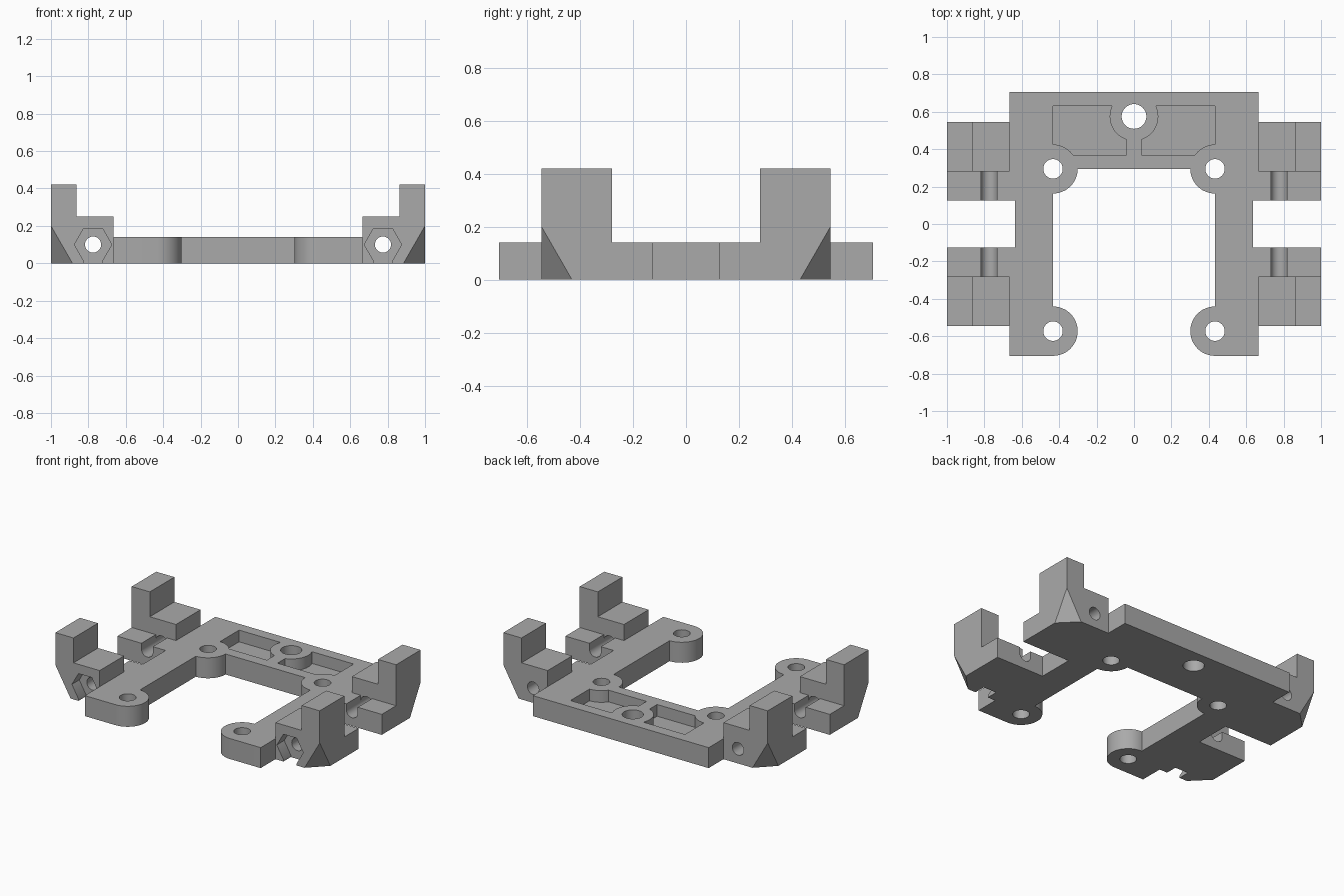
import bpy
import bmesh
import math

cube = bpy.data.objects.get("Cube")
if cube:
    bpy.data.objects.remove(cube, do_unlink=True)

T = 0.14            # plate thickness
BORE = (0.775, 0.1)  # clamp screw axis in x, z
BORE_R = 0.043
BOSS_R = 0.13

grey = bpy.data.materials.new("plain grey")
grey.use_nodes = True
COLOUR = (0.4, 0.4, 0.4, 1)
grey.diffuse_color = COLOUR
grey.node_tree.nodes["Principled BSDF"].inputs["Base Color"].default_value = COLOUR


def finish(name, bm):
    bmesh.ops.recalc_face_normals(bm, faces=bm.faces)
    mesh = bpy.data.meshes.new(name)
    bm.to_mesh(mesh)
    bm.free()
    obj = bpy.data.objects.new(name, mesh)
    bpy.context.collection.objects.link(obj)
    mesh.materials.append(grey)
    return obj


def prism(name, points, lo, hi, axis="Z"):
    """Extrude a flat outline along Z (x, y points) or Y (x, z points)."""
    bm = bmesh.new()
    place = (lambda a, b, h: (a, b, h)) if axis == "Z" else (lambda a, b, h: (a, h, b))
    face = bm.faces.new([bm.verts.new(place(a, b, lo)) for a, b in points])
    ext = bmesh.ops.extrude_face_region(bm, geom=[face])
    verts = [g for g in ext["geom"] if isinstance(g, bmesh.types.BMVert)]
    bmesh.ops.translate(bm, verts=verts, vec=place(0, 0, hi - lo))
    return finish(name, bm)


def circle(cx, cy, r, n=48):
    return [(cx + r * math.cos(math.tau * i / n), cy + r * math.sin(math.tau * i / n))
            for i in range(n)]


def rect(x0, x1, y0, y1):
    return [(x0, y0), (x1, y0), (x1, y1), (x0, y1)]


def bake(obj):
    """Replace the mesh with its modified result."""
    graph = bpy.context.evaluated_depsgraph_get()
    obj.data = bpy.data.meshes.new_from_object(obj.evaluated_get(graph))
    obj.modifiers.clear()


def combine(obj, tool, operation):
    mod = obj.modifiers.new(operation, "BOOLEAN")
    mod.operation = operation
    mod.solver = "EXACT"
    mod.object = tool
    bake(obj)
    bpy.data.objects.remove(tool, do_unlink=True)


# Left half of the plate, with its clamp tabs, running past the centre line
outline = [(-0.2, 0.295), (-0.2, 0.705), (0.665, 0.705), (0.665, 0.545),
           (1, 0.545), (1, 0.125), (0.635, 0.125), (0.635, -0.125),
           (1, -0.125), (1, -0.545), (0.665, -0.545), (0.665, -0.705),
           (0.433, -0.705), (0.433, 0.295)]
frame = prism("mounting_frame", outline, 0, T)

# Round bosses at the inner corners
bosses = [(0.433, 0.295), (0.433, -0.573)]
for x, y in bosses:
    combine(frame, prism("boss", circle(x, y, BOSS_R + 0.002), 0, T), "UNION")

# Stepped clamp blocks with their outer bottom corners cut off
step = [(0.665, 0), (1, 0), (1, 0.42), (0.863, 0.42), (0.863, 0.25), (0.665, 0.25)]
for side in (-1, 1):
    lo, hi = sorted((side * 0.28, side * 0.545))
    combine(frame, prism("clamp_block", step, lo, hi, "Y"), "UNION")
for side in (-1, 1):
    bm = bmesh.new()
    for p in ((1, 0.545, 0.2), (0.885, 0.545, 0), (1, 0.43, 0), (1.1, 0.645, -0.1)):
        bm.verts.new((p[0], side * p[1], p[2]))
    bmesh.ops.convex_hull(bm, input=bm.verts)
    combine(frame, finish("corner_cutter", bm), "DIFFERENCE")

# Recessed pocket that leaves the bosses standing
pocket = prism("pocket_cutter", rect(0.04, 0.433, 0.37, 0.63), 0.06, 0.3)
for x, y in ((0, 0.575), bosses[0]):
    combine(pocket, prism("boss_keep", circle(x, y, BOSS_R), -0.1, 0.4), "DIFFERENCE")
combine(frame, pocket, "DIFFERENCE")

# Vertical screw holes
for x, y, r in [(0, 0.575, 0.066)] + [(x, y, 0.052) for x, y in bosses]:
    combine(frame, prism("hole_cutter", circle(x, y, r), -0.1, 0.4), "DIFFERENCE")

# Long screw bore, opened upward along the tabs
combine(frame, prism("bore_cutter", circle(*BORE, BORE_R), -0.8, 0.8, "Y"), "DIFFERENCE")
slot = rect(BORE[0] - BORE_R, BORE[0] + BORE_R, BORE[1], 0.2)
combine(frame, prism("slot_cutter", slot, -0.28, 0.28, "Y"), "DIFFERENCE")

# Hexagonal nut seat in the front face, open at the bottom
nut = circle(*BORE, 0.1, 6)
nut[4:6] = [nut[4], (nut[4][0], -0.05), (nut[5][0], -0.05), nut[5]]
combine(frame, prism("nut_cutter", nut, -0.7, -0.465, "Y"), "DIFFERENCE")

# Mirror to the right half
mirror = frame.modifiers.new("mirror", "MIRROR")
mirror.use_bisect_axis[0] = True
mirror.use_clip = True
bake(frame)

bpy.ops.object.select_all(action="DESELECT")
frame.select_set(True)
bpy.context.view_layer.objects.active = frame
bpy.ops.object.shade_smooth_by_angle(angle=math.radians(30))
